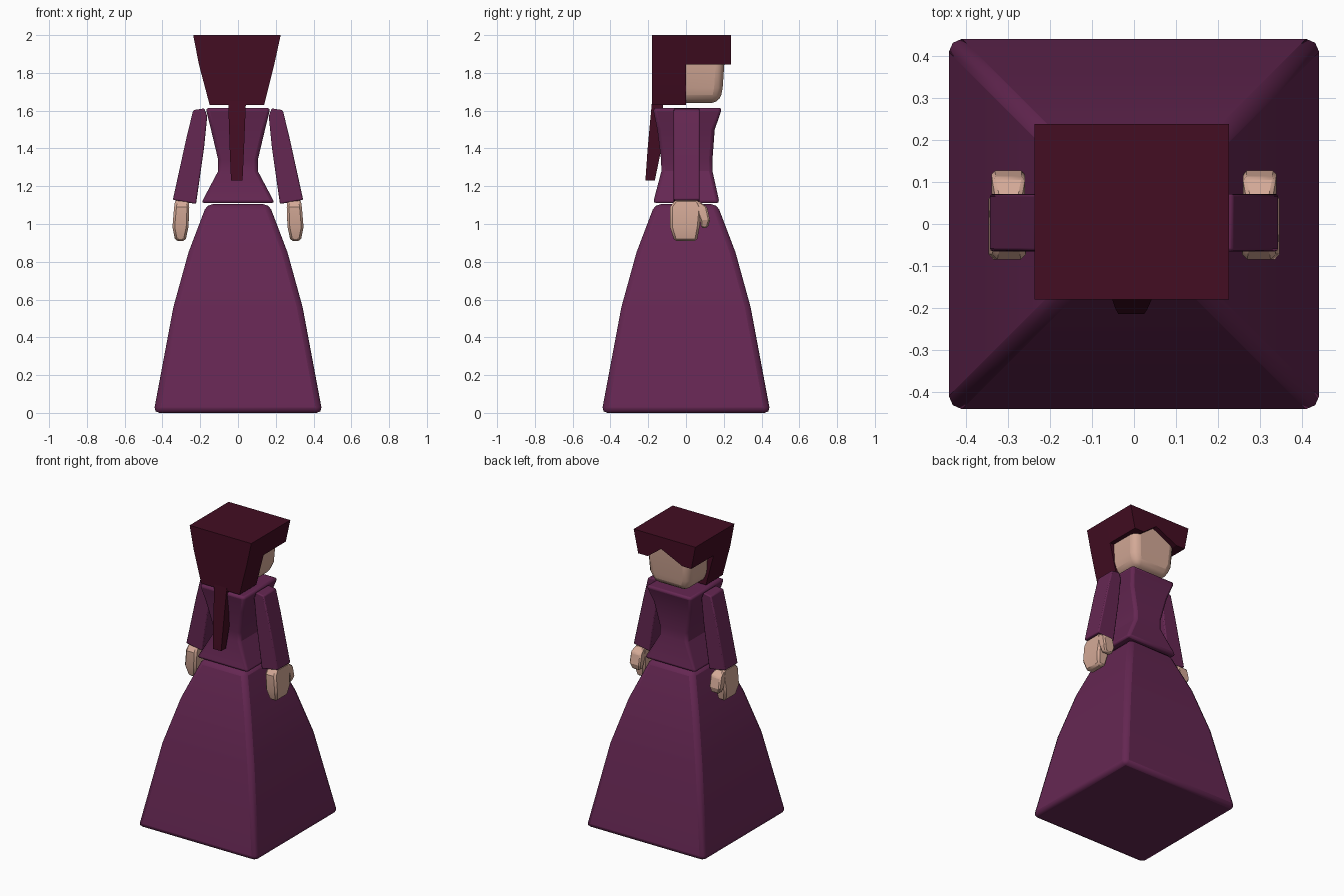
import bpy, bmesh, math

if "Cube" in bpy.data.objects:
    bpy.data.objects.remove(bpy.data.objects["Cube"])


def material(name, rgb):
    m = bpy.data.materials.new(name)
    m.diffuse_color = (*rgb, 1)
    m.use_nodes = True
    m.node_tree.nodes["Principled BSDF"].inputs["Base Color"].default_value = m.diffuse_color
    return m


PLUM = material("plum cloth", (0.130, 0.020, 0.085))
HAIR = material("dark red hair", (0.056, 0.004, 0.016))
SKIN = material("skin", (0.66, 0.40, 0.31))


def finish(name, bm, mat, bevel=0, segments=2, angle=20):
    bmesh.ops.recalc_face_normals(bm, faces=bm.faces)
    me = bpy.data.meshes.new(name)
    bm.to_mesh(me)
    bm.free()
    ob = bpy.data.objects.new(name, me)
    bpy.context.collection.objects.link(ob)
    me.materials.append(mat)
    if bevel:
        b = ob.modifiers.new("soft edges", 'BEVEL')
        b.width, b.segments = bevel, segments
        b.limit_method, b.angle_limit = 'ANGLE', math.radians(40)
    bpy.ops.object.select_all(action='DESELECT')
    ob.select_set(True)
    bpy.context.view_layer.objects.active = ob
    bpy.ops.object.shade_smooth_by_angle(angle=math.radians(angle))
    return ob


def loft(name, rings, mat, bevel=0, segments=2, angle=20):
    """Stack of rectangles, each (z, x0, x1, y0, y1)."""
    bm = bmesh.new()
    loops = [[bm.verts.new(p) for p in
              ((a, c, z), (b, c, z), (b, d, z), (a, d, z))]
             for z, a, b, c, d in rings]
    for lo, hi in zip(loops, loops[1:]):
        for i in range(4):
            j = (i + 1) % 4
            bm.faces.new((lo[i], lo[j], hi[j], hi[i]))
    bm.faces.new(loops[0])
    bm.faces.new(loops[-1])
    return finish(name, bm, mat, bevel, segments, angle)


def prism(name, outline, y0, y1, mat, bevel=0):
    """Outline in x and z, extruded along y."""
    bm = bmesh.new()
    near, far = [[bm.verts.new((x, y, z)) for x, z in outline] for y in (y0, y1)]
    n = len(outline)
    for i in range(n):
        j = (i + 1) % n
        bm.faces.new((near[i], near[j], far[j], far[i]))
    bm.faces.new(near)
    bm.faces.new(far)
    return finish(name, bm, mat, bevel)


# Long flared skirt
loft("skirt", [(z, -r, r, -r, r) for z, r in
               ((0, 0.447), (0.56, 0.342), (0.85, 0.262), (1.105, 0.165))],
     PLUM, 0.03)

# Fitted bodice with a narrow waist
loft("bodice", [
    (1.11, -0.195, 0.195, -0.175, 0.178),
    (1.28, -0.105, 0.105, -0.130, 0.140),
    (1.34, -0.105, 0.105, -0.132, 0.140),
    (1.50, -0.143, 0.143, -0.152, 0.152),
    (1.615, -0.172, 0.172, -0.176, 0.192)], PLUM, 0.018)

# Sleeves, palms and thumbs on both sides
for side, s in (("left", -1), ("right", 1)):
    prism(side + "_sleeve",
          [(s * x, z) for x, z in
           ((0.178, 1.612), (0.237, 1.603), (0.272, 1.46), (0.345, 1.128),
            (0.222, 1.106), (0.180, 1.40), (0.163, 1.57))],
          -0.065, 0.072, PLUM, 0.007)

    def hand_ring(z, x0, x1, y0, y1):
        return (z, *sorted((s * x0, s * x1)), y0, y1)

    loft(side + "_palm", [
        hand_ring(0.91, 0.278, 0.332, -0.062, 0.058),
        hand_ring(0.985, 0.262, 0.347, -0.085, 0.072),
        hand_ring(1.09, 0.258, 0.338, -0.085, 0.082),
        hand_ring(1.13, 0.262, 0.332, -0.055, 0.060)], SKIN, 0.012, 1)
    loft(side + "_thumb", [
        hand_ring(0.98, 0.268, 0.325, 0.080, 0.115),
        hand_ring(1.02, 0.260, 0.340, 0.074, 0.127),
        hand_ring(1.09, 0.260, 0.338, 0.050, 0.112),
        hand_ring(1.12, 0.268, 0.330, 0.030, 0.070)], SKIN, 0.008, 1)

# Face with rounded jaw
loft("face", [
    (1.64, -0.125, 0.125, -0.05, 0.178),
    (1.72, -0.155, 0.155, -0.05, 0.194),
    (1.95, -0.168, 0.168, -0.05, 0.210)], SKIN, 0.045, 3, 35)

# Hair: back block, cap with notched fringe, and tail
loft("back_hair", [
    (1.63, -0.150, 0.138, -0.18, 0.0),
    (1.845, -0.207, 0.192, -0.18, 0.0),
    (2.0, -0.237, 0.226, -0.18, 0.0)], HAIR)
prism("fringe_hair",
      [(-0.237, 2.0), (-0.207, 1.845), (-0.14, 1.845), (0.02, 1.92),
       (0.12, 1.845), (0.192, 1.845), (0.226, 2.0)], 0.0, 0.238, HAIR)
loft("hair_tail", [
    (1.23, -0.037, 0.024, -0.215, -0.165),
    (1.40, -0.044, 0.032, -0.203, -0.130),
    (1.65, -0.052, 0.042, -0.180, -0.120)], HAIR)
